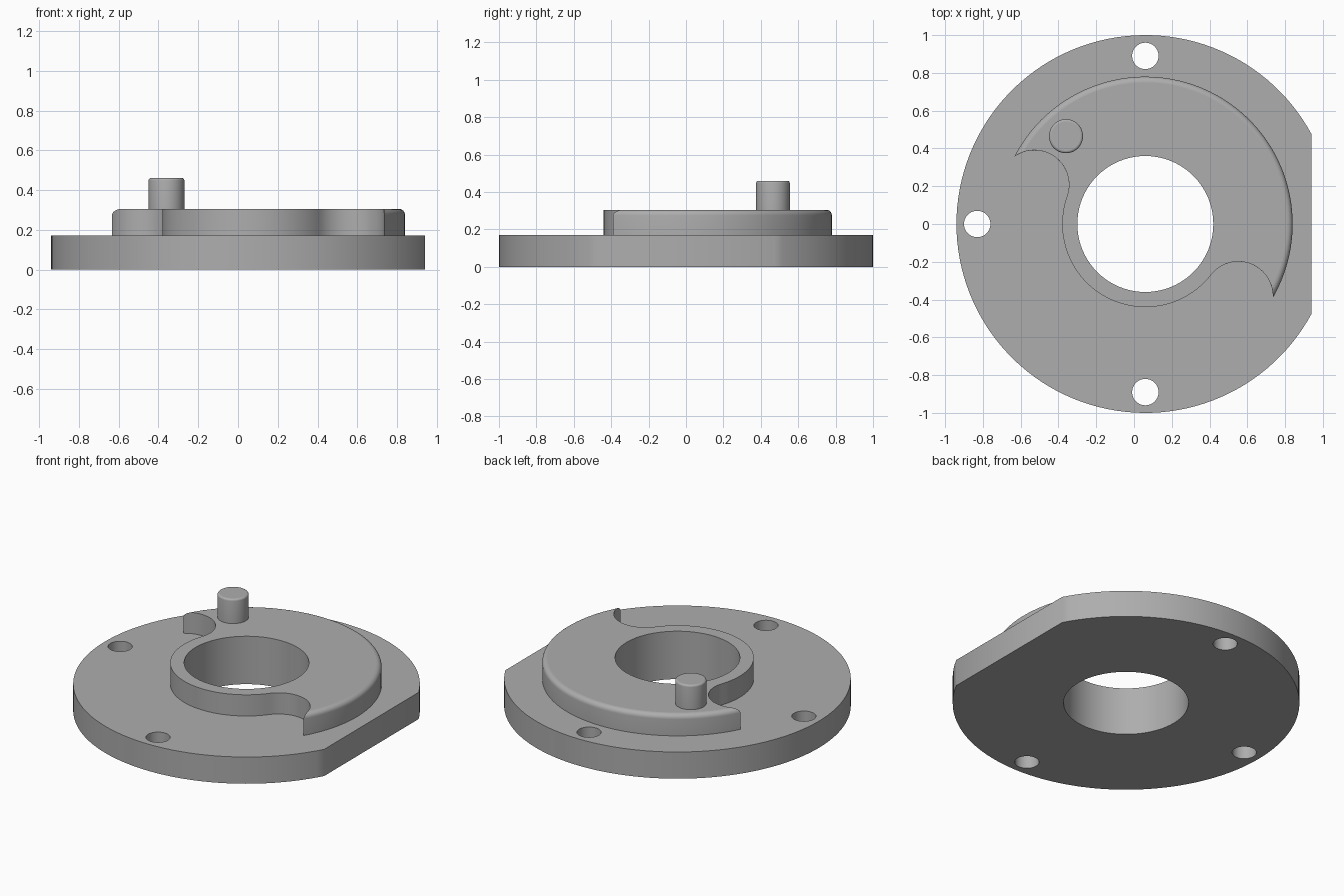
import bpy, bmesh, math
from math import cos, sin, pi, radians

if "Cube" in bpy.data.objects:
    bpy.data.objects.remove(bpy.data.objects["Cube"])

CX = 0.06          # axis of the disc, bore and cam
BASE_H, CAM_H, PIN_H = 0.17, 0.305, 0.46

grey = bpy.data.materials.new("grey metal")
grey.diffuse_color = (0.42, 0.42, 0.42, 1)
grey.use_nodes = True
grey.node_tree.nodes["Principled BSDF"].inputs["Base Color"].default_value = grey.diffuse_color


def arc(cx, cy, r, a0, a1, n):
    """Points along an arc from angle a0 to a1, both ends included."""
    return [(cx + r * cos(a0 + (a1 - a0) * i / n),
             cy + r * sin(a0 + (a1 - a0) * i / n)) for i in range(n + 1)]


def circle(cx, cy, r, n):
    return arc(cx, cy, r, 0, 2 * pi, n)[:-1]


def loft(name, layers, bottom=True):
    """Solid through a stack of (outline, z) layers of equal point count."""
    bm = bmesh.new()
    rings = [[bm.verts.new((x, y, z)) for x, y in pts] for pts, z in layers]
    n = len(rings[0])
    for lo, hi in zip(rings, rings[1:]):
        for i in range(n):
            j = (i + 1) % n
            bm.faces.new((lo[i], lo[j], hi[j], hi[i]))
    if bottom:
        bm.faces.new(rings[0][::-1])
    bm.faces.new(rings[-1])
    me = bpy.data.meshes.new(name)
    bm.to_mesh(me)
    bm.free()
    me.materials.append(grey)
    ob = bpy.data.objects.new(name, me)
    bpy.context.collection.objects.link(ob)
    return ob


def combine(ob, other, operation):
    """Apply a boolean and remove the helper."""
    mod = ob.modifiers.new("bool", 'BOOLEAN')
    mod.operation, mod.object, mod.solver = operation, other, 'EXACT'
    bpy.context.view_layer.objects.active = ob
    bpy.ops.object.modifier_apply(modifier=mod.name)
    bpy.data.objects.remove(other)


def shade(ob):
    """Smooth the walls, keep horizontal faces flat."""
    bpy.ops.object.select_all(action='DESELECT')
    ob.select_set(True)
    bpy.context.view_layer.objects.active = ob
    bpy.ops.object.shade_smooth_by_angle(angle=radians(30))
    for p in ob.data.polygons:
        if abs(p.normal.z) > 0.999:
            p.use_smooth = False


def cam_outline(R):
    """Crescent: outer arc, two hooked hollows, and a rim around the bore."""
    hub, r = 0.44, 0.183
    d = hub + r
    phi = math.acos((R * R + d * d - r * r) / (2 * R * d))
    left, right = radians(160.5), radians(-37.8)
    pts = arc(CX, 0, R, right + phi, left - phi, 72)

    def hollow(a, tip):
        cx, cy = CX + d * cos(a), d * sin(a)
        t = math.atan2(R * sin(tip) - cy, CX + R * cos(tip) - cx)
        return cx, cy, t

    cx, cy, t = hollow(left, left - phi)
    pts += arc(cx, cy, r, t, left - pi, 24)[1:]
    pts += arc(CX, 0, hub, left, right + 2 * pi, 56)[1:]
    cx, cy, t = hollow(right, right + phi)
    pts += arc(cx, cy, r, right + pi, t, 24)[1:-1]
    return pts


# Base disc with one flat side
a = math.acos(0.88)
body = loft("cam_flange", [(arc(CX, 0, 1, a, 2 * pi - a, 112), z) for z in (0, BASE_H)])

# Raised cam with a rounded outer top edge
F = 0.03
layers = [(cam_outline(0.78), 0.1)]
for i in range(7):
    t = i / 6 * pi / 2
    layers.append((cam_outline(0.78 - F + F * cos(t)), CAM_H - F + F * sin(t)))
combine(body, loft("raised_cam", layers), 'UNION')

# Central bore and three bolt holes
for x, y, r, n in ((CX, 0, 0.36, 80), (CX, 0.89, 0.07, 40),
                   (CX, -0.89, 0.07, 40), (CX - 0.89, 0, 0.07, 40)):
    combine(body, loft("hole_cutter", [(circle(x, y, r, n), z) for z in (-0.2, 0.6)]),
            'DIFFERENCE')
shade(body)

# Drive pin with a small rounded top edge
P, B = 0.09, 0.012
layers = [(circle(-0.36, 0.465, P, 48), CAM_H)]
for i in range(5):
    t = i / 4 * pi / 2
    layers.append((circle(-0.36, 0.465, P - B + B * cos(t), 48), PIN_H - B + B * sin(t)))
shade(loft("drive_pin", layers, bottom=False))
